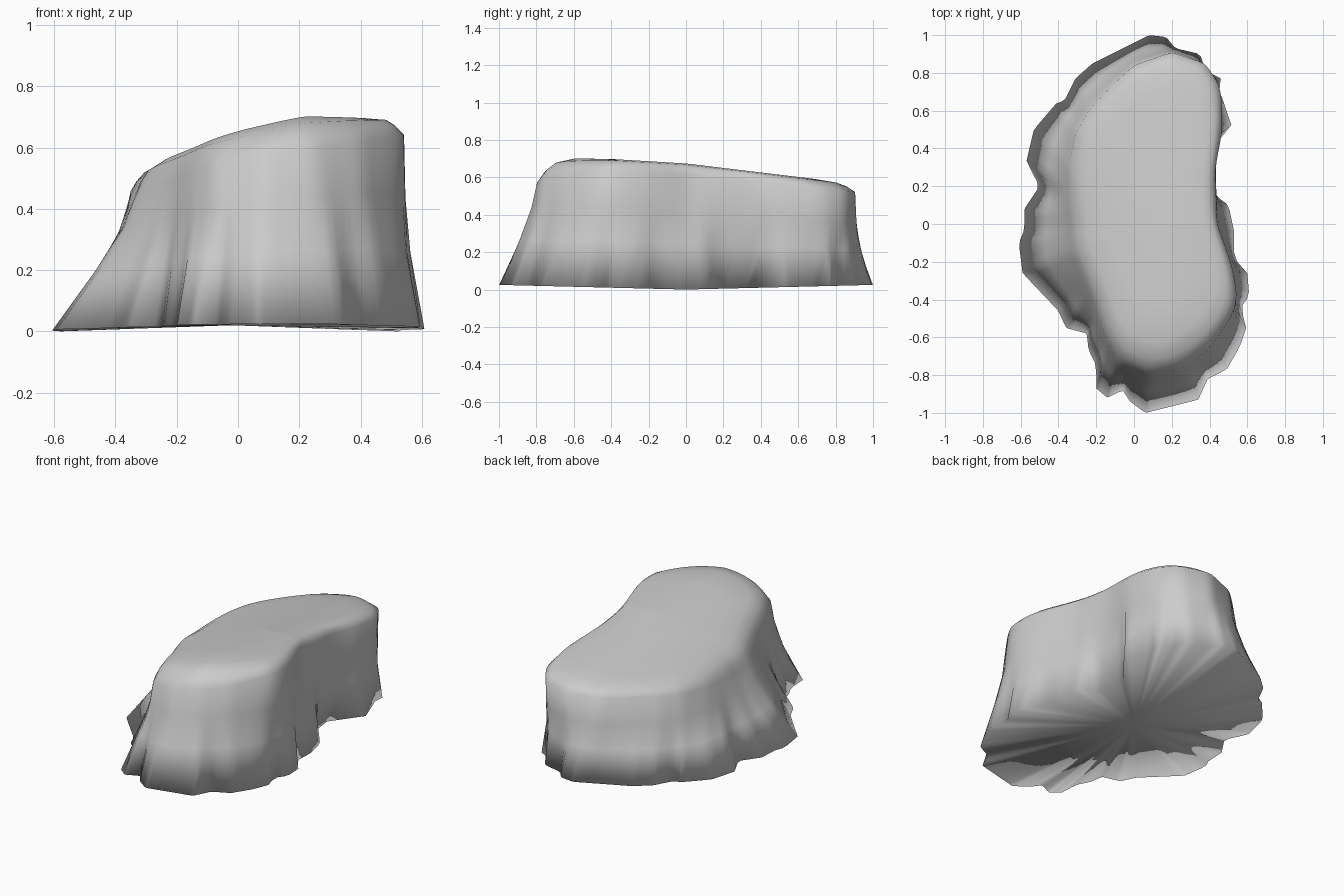
import bpy, bmesh, math
from mathutils import Vector

cube = bpy.data.objects.get("Cube")
if cube:
    bpy.data.objects.remove(cube)

SAMPLES = 160

# Foot of the rock, with its folds and the recess on the +x side
foot = [(.06, -1), (.34, -.93), (.39, -.82), (.49, -.77), (.56, -.65),
        (.6, -.53), (.56, -.45), (.61, -.38), (.6, -.26), (.53, -.18), (.53, -.04),
        (.5, .1), (.39, .18), (.37, .38), (.52, .51), (.47, .66), (.44, .73),
        (.46, .77), (.38, .81), (.35, .9), (.22, .93), (.17, .99), (.08, 1),
        (-.08, .92), (-.22, .85), (-.31, .77), (-.37, .65), (-.41, .64), (-.53, .5),
        (-.57, .33), (-.5, .2), (-.58, .08), (-.58, -.03), (-.61, -.1), (-.59, -.26),
        (-.4, -.46), (-.36, -.55), (-.25, -.58), (-.24, -.67), (-.2, -.75),
        (-.2, -.87), (-.14, -.92), (-.06, -.88), (-.02, -.94)]

# Shoulder line where the walls turn over into the top
shoulder = [(.08, -.8), (.25, -.77), (.4, -.66), (.51, -.5), (.55, -.4), (.52, -.22),
            (.44, 0), (.43, .3), (.47, .5), (.46, .72), (.38, .85), (.2, .91), (0, .84),
            (-.11, .74), (-.24, .6), (-.31, .48), (-.35, .3), (-.35, .1), (-.33, -.15),
            (-.22, -.4), (-.15, -.6), (-.08, -.73)]


def clamp(value):
    return min(1, max(0, value))


def resample(points):
    """Cast rays from the middle onto a closed outline."""
    pts = [Vector(p) for p in points]
    ring = []
    for i in range(SAMPLES):
        a = math.tau * i / SAMPLES
        ray = Vector((math.cos(a) * .55, math.sin(a)))
        hits = []
        for p, q in zip(pts, pts[1:] + pts[:1]):
            edge = q - p
            det = ray.cross(edge)
            if abs(det) > 1e-9:
                dist, along = p.cross(edge) / det, p.cross(ray) / det
                if dist > 0 and -1e-6 <= along <= 1 + 1e-6:
                    hits.append(dist)
        ring.append(ray * max(hits))
    return ring


def smooth(ring, reach):
    n, size = len(ring), 2 * reach + 1
    return [sum((ring[(i + k) % n] for k in range(-reach, reach + 1)), Vector((0, 0))) / size
            for i in range(n)]


def blend(a, b, t):
    return [p.lerp(q, t) for p, q in zip(a, b)]


def top_height(p):
    """Top surface: highest at the front, falling to the back and to -x."""
    side_fall = .27 * max(0, .22 - p.x) ** 1.15 * (1 - .6 * clamp(p.y))
    return .71 - .06 * max(0, p.y + .6) - .06 * clamp(p.y) - side_fall


def sharpness(p):
    """Crisp shoulder along +x and the back, round along -x and the front."""
    return clamp((max(p.x, p.y - .2) + .2) * 2) * clamp((p.y + .85) * 2.5)


base = resample(foot)
soft = smooth(base, 7)
rim = smooth(resample(shoulder), 1)
rim_soft = smooth(rim, 3)

# Walls: outline, share of the top height where round and where crisp
levels = [(base, 0, 0),
          (blend(blend(base, soft, .5), rim, .48), .36, .36),
          (blend(soft, rim, .82), .62, .62),
          (rim, .82, .92)]
# Top: shrinking rings that follow the top surface
for scale, round_share, crisp_share in ((.96, .89, .965), (.9, .95, .99), (.78, .985, 1),
                                        (.55, 1, 1), (.28, 1, 1)):
    middle = Vector((.1, 0))
    levels.append(([middle + (p - middle) * scale for p in rim_soft],
                   round_share, crisp_share))

bm = bmesh.new()
rings = []
for outline, round_share, crisp_share in levels:
    ring = []
    for p, b, r in zip(outline, base, rim):
        share = round_share + (crisp_share - round_share) * sharpness(r)
        ground = .025 * abs(b.y)
        height = top_height(p if round_share > .7 else r)
        ring.append(bm.verts.new((p.x, p.y, ground + share * (height - ground))))
    rings.append(ring)
for low, high in zip(rings, rings[1:]):
    for i in range(SAMPLES):
        j = (i + 1) % SAMPLES
        bm.faces.new((low[i], low[j], high[j], high[i]))

# Close the crown and the underside with fans
crown = bm.verts.new((.1, 0, top_height(Vector((.1, 0)))))
underside = bm.verts.new((-.02, -.02, .02))
for i in range(SAMPLES):
    j = (i + 1) % SAMPLES
    bm.faces.new((rings[-1][i], rings[-1][j], crown))
    bm.faces.new((rings[0][j], rings[0][i], underside))
bmesh.ops.recalc_face_normals(bm, faces=bm.faces)

mesh = bpy.data.meshes.new("rock")
bm.to_mesh(mesh)
bm.free()
rock = bpy.data.objects.new("rock", mesh)
bpy.context.collection.objects.link(rock)

# Plain grey stone
stone = bpy.data.materials.new("grey stone")
stone.use_nodes = True
colour = (.6, .6, .6, 1)
stone.diffuse_color = colour
stone.node_tree.nodes["Principled BSDF"].inputs["Base Color"].default_value = colour
mesh.materials.append(stone)

# Smooth all over, underside included
bpy.context.view_layer.objects.active = rock
rock.select_set(True)
bpy.ops.object.shade_smooth()
